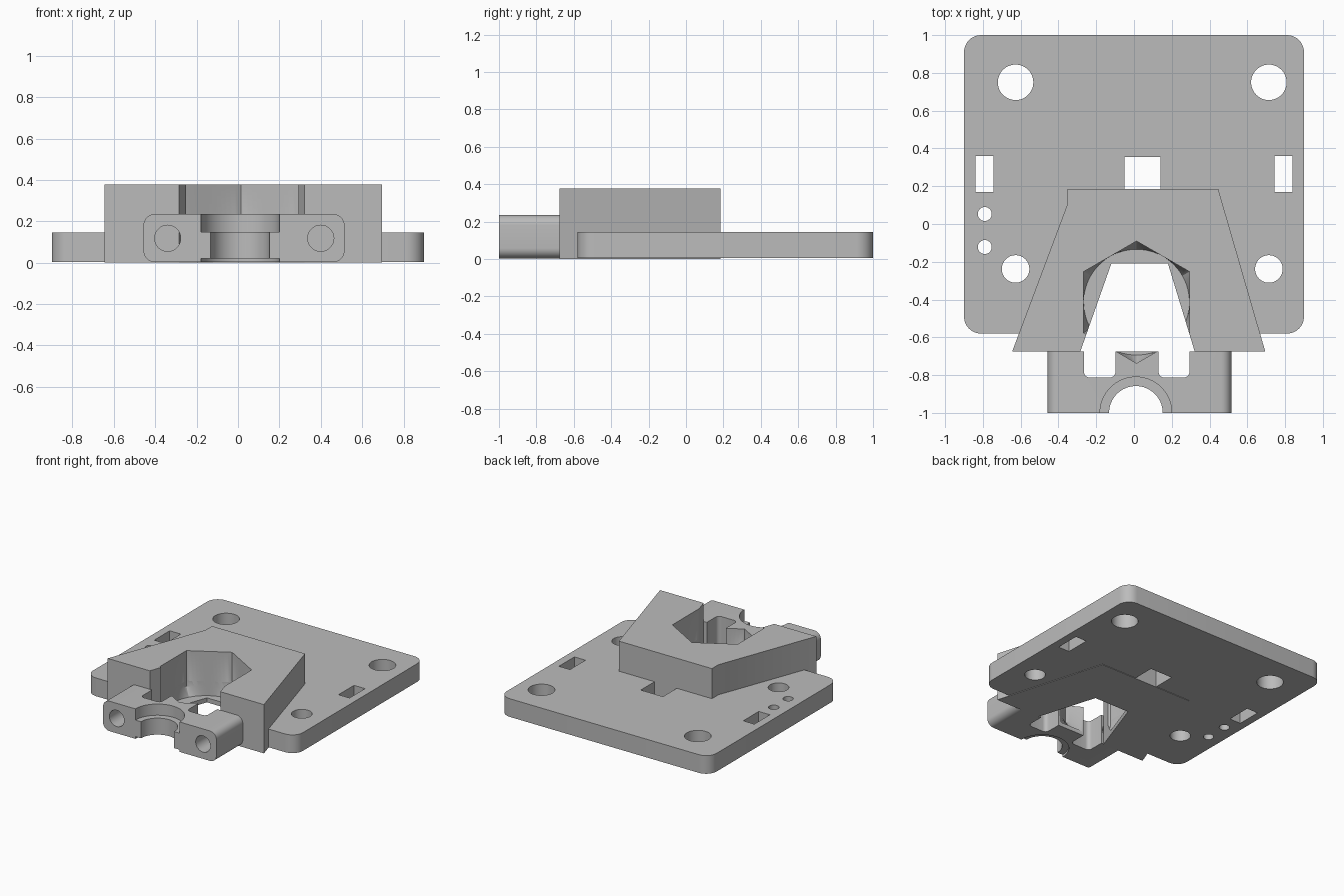
import bpy, bmesh, math

if "Cube" in bpy.data.objects:
    bpy.data.objects.remove(bpy.data.objects["Cube"], do_unlink=True)

grey = bpy.data.materials.new("plain grey")
grey.use_nodes = True
COLOR = (0.5, 0.5, 0.5, 1)
grey.diffuse_color = COLOR
grey.node_tree.nodes["Principled BSDF"].inputs["Base Color"].default_value = COLOR


def loft(name, rings):
    """Solid skinned through rings that share one point count."""
    bm = bmesh.new()
    loops = [[bm.verts.new(p) for p in ring] for ring in rings]
    n = len(loops[0])
    for a, b in zip(loops, loops[1:]):
        for i in range(n):
            j = (i + 1) % n
            bm.faces.new((a[i], a[j], b[j], b[i]))
    bm.faces.new(loops[0][::-1])
    bm.faces.new(loops[-1])
    bmesh.ops.recalc_face_normals(bm, faces=bm.faces)
    mesh = bpy.data.meshes.new(name)
    bm.to_mesh(mesh)
    bm.free()
    mesh.materials.append(grey)
    obj = bpy.data.objects.new(name, mesh)
    bpy.context.collection.objects.link(obj)
    return obj


def prism(name, points, z0, z1):
    return loft(name, [[(x, y, z) for x, y in points] for z in (z0, z1)])


def rounded(x0, x1, y0, y1, r, steps=8):
    """Rounded rectangle outline."""
    corners = [(x1 - r, y1 - r), (x0 + r, y1 - r), (x0 + r, y0 + r), (x1 - r, y0 + r)]
    return [(cx + r * math.cos(a), cy + r * math.sin(a))
            for k, (cx, cy) in enumerate(corners)
            for a in [math.pi / 2 * (k + i / steps) for i in range(steps + 1)]]


def circle(cx, cy, r, n=48):
    return [(cx + r * math.cos(math.tau * i / n), cy + r * math.sin(math.tau * i / n))
            for i in range(n)]


def box(x0, x1, y0, y1):
    return [(x0, y0), (x1, y0), (x1, y1), (x0, y1)]


def cut(obj, cutters):
    bpy.context.view_layer.objects.active = obj
    for c in cutters:
        mod = obj.modifiers.new("cut", 'BOOLEAN')
        mod.operation, mod.solver, mod.object = 'DIFFERENCE', 'EXACT', c
        bpy.ops.object.modifier_apply(modifier=mod.name)


def through(points, z0=-0.1, z1=0.6):
    return prism("cutter", points, z0, z1)


# Main solids
CX, CY = 0.0135, -0.414
plate = prism("base_plate", rounded(-0.9, 0.9, -0.58, 1, 0.09), 0.004, 0.145)
housing = prism("wedge_housing", [(-0.352, 0.185), (-0.352, 0.106), (-0.645, -0.675),
                                  (0.695, -0.675), (0.446, 0.185)], 0, 0.378)
clamp = loft("front_clamp", [[(x, y, z) for x, z in rounded(-0.457, 0.515, 0.003, 0.235, 0.055)]
                             for y in (-1, -0.675)])

# Plate holes and slots
plate_cuts = [through(circle(x, y, r)) for x in (-0.627, 0.714)
              for y, r in ((0.75, 0.094), (-0.238, 0.073))]
plate_cuts += [through(circle(-0.79, y, 0.037, 32)) for y in (0.053, -0.122)]
plate_cuts += [through(box(x, x + 0.095, 0.17, 0.36)) for x in (-0.838, 0.743)]
plate_cuts.append(through(box(-0.05, 0.14, 0.17, 0.354)))

# Tapered opening, open at the front
opening = through([(-0.12, -0.21), (0.18, -0.21), (0.323, -0.68), (-0.286, -0.68)])


# Hexagonal pocket that narrows to a round seat above a thin floor
def pocket_ring(z, hexagonal):
    ring = []
    for i in range(72):
        a = math.tau * i / 72
        off = (a + math.pi / 6) % (math.pi / 3) - math.pi / 6
        r = 0.28 / math.cos(off) if hexagonal else 0.28
        ring.append((CX + r * math.cos(a), CY + r * math.sin(a), z))
    return ring


pocket = loft("cutter", [pocket_ring(0.035, False), pocket_ring(0.1, True), pocket_ring(0.6, True)])

# Clamp notches, stepped half bore and screw holes
clamp_cuts = [through(rounded(x0, x1, -0.813, -0.5, 0.03, 5))
              for x0, x1 in ((-0.265, -0.098), (0.13, 0.294))]
clamp_cuts += [through(circle(0.01, -1, 0.142, 64)),
               through(circle(0.01, -1, 0.19, 64), 0.148, 0.6),
               through(circle(0.01, -1, 0.19, 64), -0.1, 0.02)]
clamp_cuts += [loft("cutter", [[(x, y, z) for x, z in circle(cx, 0.118, 0.063)]
                               for y in (-1.1, -0.6)]) for cx in (-0.34, 0.4)]

cut(plate, plate_cuts + [opening, pocket])
cut(housing, [opening, pocket])
cut(clamp, clamp_cuts + [pocket])

for c in plate_cuts + clamp_cuts + [opening, pocket]:
    bpy.data.objects.remove(c, do_unlink=True)

# Smooth the round walls, keep the edges sharp
for obj in (plate, housing, clamp):
    bpy.ops.object.select_all(action='DESELECT')
    obj.select_set(True)
    bpy.context.view_layer.objects.active = obj
    bpy.ops.object.shade_smooth_by_angle(angle=math.radians(25))
